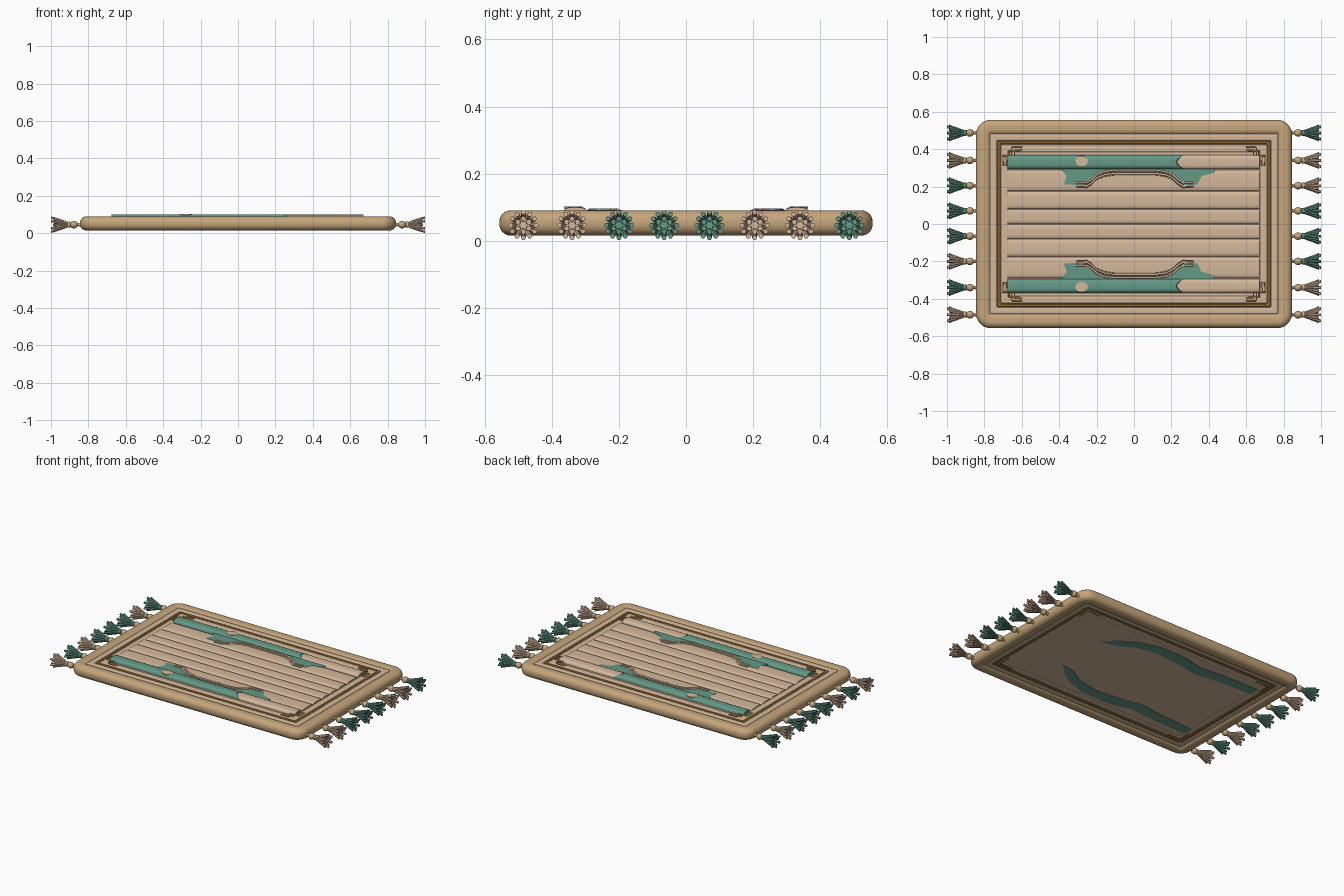
import bpy, bmesh, math
from mathutils import Vector

cube = bpy.data.objects.get("Cube")
if cube:
    bpy.data.objects.remove(cube)


def material(name, rgb):
    m = bpy.data.materials.new(name)
    m.use_nodes = True
    m.diffuse_color = (*rgb, 1)
    m.node_tree.nodes["Principled BSDF"].inputs["Base Color"].default_value = (*rgb, 1)
    return m


TAN = material("tan", (0.56, 0.38, 0.2))
CREAM = material("cream", (0.66, 0.48, 0.33))
TEAL = material("teal", (0.13, 0.32, 0.24))
GOLD = material("gold", (0.4, 0.2, 0.03))
BROWN = material("brown", (0.3, 0.2, 0.11))

HX, HY, CORNER = 0.845, 0.557, 0.08


def finish(name, bm, mat, smooth=True):
    bmesh.ops.recalc_face_normals(bm, faces=bm.faces)
    me = bpy.data.meshes.new(name)
    bm.to_mesh(me)
    bm.free()
    me.materials.append(mat)
    ob = bpy.data.objects.new(name, me)
    bpy.context.collection.objects.link(ob)
    if smooth:
        bpy.ops.object.select_all(action="DESELECT")
        ob.select_set(True)
        bpy.context.view_layer.objects.active = ob
        bpy.ops.object.shade_smooth_by_angle(angle=math.radians(40))
    return ob


def loft(bm, loops, closed=False, caps=False):
    """Skin a list of equally long point loops."""
    rows = [[bm.verts.new(p) for p in loop] for loop in loops]
    n = len(rows[0])
    pairs = list(zip(rows, rows[1:])) + ([(rows[-1], rows[0])] if closed else [])
    for a, b in pairs:
        for i in range(n):
            j = (i + 1) % n
            bm.faces.new((a[i], a[j], b[j], b[i]))
    if caps:
        bm.faces.new(rows[0])
        bm.faces.new(rows[-1])


def outline(inset, z, steps=8):
    """Rounded rectangle set in from the outer edge."""
    r = max(CORNER - inset, 0.006)
    cx, cy = HX - inset - r, HY - inset - r
    pts = []
    for q, (sx, sy) in enumerate([(1, 1), (-1, 1), (-1, -1), (1, -1)]):
        for k in range(steps + 1):
            a = math.pi / 2 * (q + k / steps)
            pts.append((sx * cx + r * math.cos(a), sy * cy + r * math.sin(a), z))
    return pts


def ring(name, i0, i1, z0, z1, mat, rim=0.004, round_steps=3):
    """Rectangular frame with rounded edges, between two insets."""
    bm = bmesh.new()
    prof = []
    centres = [(i1 - rim, z1 - rim), (i0 + rim, z1 - rim), (i0 + rim, z0 + rim), (i1 - rim, z0 + rim)]
    for q, (ci, cz) in enumerate(centres):
        for k in range(round_steps + 1):
            a = math.pi / 2 * (q + k / round_steps)
            prof.append((ci + rim * math.cos(a), cz + rim * math.sin(a)))
    loft(bm, [outline(i, z) for i, z in prof], closed=True)
    return finish(name, bm, mat)


# Border and nested frames
ring("border", 0, 0.085, 0.015, 0.09, TAN, 0.034, 8)
ring("border_lip", 0.075, 0.112, 0.026, 0.086, CREAM, 0.008)
ring("outer_groove_line", 0.11, 0.117, 0.027, 0.081, BROWN, 0.002)
ring("gold_line", 0.116, 0.129, 0.026, 0.085, GOLD)
ring("inner_groove_line", 0.128, 0.134, 0.027, 0.081, BROWN, 0.002)
ring("inner_frame", 0.133, 0.172, 0.028, 0.085, CREAM, 0.005)

bm = bmesh.new()
loft(bm, [outline(0.08, 0.03), outline(0.08, 0.079)], caps=True)
finish("base_panel", bm, CREAM, False)


# Slats running lengthwise, with gently crowned tops
def slat(name, y0, y1, x0, x1, top, mat, bulge0=0, bulge1=0):
    bm = bmesh.new()
    n = 14
    mid, half = (y0 + y1) / 2, (y1 - y0) / 2 - 0.0015
    ends = []
    for x, bulge in ((x0, bulge0), (x1, bulge1)):
        loop = [(x, mid - half, 0.07)]
        for k in range(n + 1):
            t = -math.cos(math.pi * k / n)
            crown = max(0, 1 - abs(t) ** 4) ** 0.5
            loop.append((x - bulge * (1 - t * t), mid + t * half, 0.079 + (top - 0.079) * crown))
        loop.append((x, mid + half, 0.07))
        ends.append(loop)
    loft(bm, ends, caps=True)
    return finish(name, bm, mat)


edges = [-0.29, -0.175, -0.08, 0.0, 0.08, 0.175, 0.29]
for k, (a, b) in enumerate(zip(edges, edges[1:])):
    slat(f"slat_{k + 1}", a, b, -0.675, 0.67, 0.09, CREAM)


# Flat plate from an outline
def plate(name, pts, z0, z1, mat):
    bm = bmesh.new()
    loft(bm, [[(x, y, z) for x, y in pts] for z in (z0, z1)], caps=True)
    return finish(name, bm, mat, False)


def tube(name, pts, radius, mat):
    cu = bpy.data.curves.new(name, "CURVE")
    cu.dimensions = "3D"
    cu.bevel_depth, cu.bevel_resolution, cu.use_fill_caps = radius, 2, True
    sp = cu.splines.new("POLY")
    sp.points.add(len(pts) - 1)
    for p, co in zip(sp.points, pts):
        p.co = (*co, 1)
    cu.materials.append(mat)
    ob = bpy.data.objects.new(name, cu)
    bpy.context.collection.objects.link(ob)


flap = [(-0.39, 0.295), (-0.36, 0.255), (-0.375, 0.212), (-0.3, 0.207), (-0.29, 0.225), (-0.245, 0.23),
        (-0.2, 0.272), (-0.12, 0.287), (0.14, 0.287), (0.21, 0.265), (0.25, 0.23), (0.27, 0.207),
        (0.34, 0.212), (0.36, 0.255), (0.43, 0.275), (0.43, 0.295)]
under = [(0.4, 0.18), (0.3, 0.2), (0.2, 0.26), (0.05, 0.285), (-0.15, 0.265), (-0.28, 0.24), (-0.4, 0.26),
         (-0.68, 0.275), (-0.68, 0.34), (-0.4, 0.335), (-0.25, 0.32), (-0.1, 0.355), (0.1, 0.355),
         (0.24, 0.31), (0.33, 0.25)]
trim = [(-0.31, 0.203), (-0.25, 0.205), (-0.225, 0.22), (-0.2, 0.245), (-0.16, 0.262), (-0.1, 0.27)]
trim += [(0.01 - x, y) for x, y in reversed(trim)]

for s, side in ((1, "back"), (-1, "front")):
    lo, hi = sorted((s * 0.292, s * 0.37))
    slat(f"{side}_teal_slat", lo, hi, -0.675, 0.27, 0.101, TEAL, 0, 0.045)
    slat(f"{side}_cream_slat_end", lo, hi, 0.27, 0.67, 0.099, CREAM, 0.045, 0)
    plate(f"{side}_teal_flap", [(x, s * y) for x, y in flap], 0.085, 0.0915, TEAL)
    plate(f"{side}_underside_band", [(x, s * y) for x, y in under], 0.027, 0.031, TEAL)
    spot = [(-0.28 + 0.034 * math.cos(a), s * (0.337 + 0.029 * math.sin(a)))
            for a in (math.tau * k / 10 for k in range(10))]
    plate(f"{side}_cream_spot", spot, 0.095, 0.1018, CREAM)
    for k, dy in enumerate((0, 0.018)):
        tube(f"{side}_trim_{k + 1}", [(x, s * (y + dy), 0.09) for x, y in trim], 0.0055, CREAM)
        tube(f"{side}_trim_shadow_{k + 1}", [(x, s * (y + dy - 0.009), 0.0885) for x, y in trim], 0.0025, BROWN)
    # Stepped corner brackets
    for t, end in ((1, "left"), (-1, "right")):
        for k, (d, mat, z) in enumerate(((0, GOLD, 0.084), (0.016, CREAM, 0.086), (0.03, GOLD, 0.084))):
            path = [(0.7 - d, 0.31), (0.7 - d, 0.365), (0.655 - d, 0.365), (0.655 - d, 0.41 - d), (0.6, 0.41 - d)]
            if k == 2:
                path = path[:1] + [(0.7 - d, 0.39), (0.61, 0.39)]
            tube(f"{side}_{end}_bracket_{k + 1}", [(t * x, s * y, z) for x, y in path], 0.0045, mat)
        under_path = [(0.7, 0.33), (0.7, 0.41), (0.61, 0.41)]
        tube(f"{side}_{end}_underside_bracket", [(t * x, s * y, 0.03) for x, y in under_path], 0.006, GOLD)


# Tassels along both short ends
def lathe(bm, prof, y, sgn, sides=12):
    loft(bm, [[(sgn * x, y + r * math.cos(a), ZC + r * math.sin(a))
               for a in (math.tau * k / sides for k in range(sides))] for x, r in prof], caps=True)


def strand(bm, stations, y, sgn, ang, sides=6):
    loops = []
    for x, spread, r in stations:
        c = Vector((sgn * x, y + spread * math.cos(ang), ZC + spread * math.sin(ang)))
        loops.append([c + Vector((0, r * math.cos(a), r * math.sin(a)))
                      for a in (math.tau * k / sides for k in range(sides))])
    loft(bm, loops, caps=True)


ZC = 0.046
rows = [0.487, 0.34, 0.205, 0.07, -0.065, -0.2, -0.34, -0.485]
for sgn, end, pattern in ((1, "left", "TCCTTTCC"), (-1, "right", "TCTTTCTC")):
    for k, (y, c) in enumerate(zip(rows, pattern)):
        mat = TEAL if c == "T" else CREAM
        bm = bmesh.new()
        bead = [(0.877 - 0.019 * math.cos(a), 0.006 + 0.014 * math.sin(a))
                for a in (math.pi * j / 8 for j in range(9))]
        lathe(bm, [(0.83, 0.011), (0.85, 0.009)] + bead + [(0.905, 0.007)], y, sgn)
        finish(f"{end}_tassel_bead_{k + 1}", bm, TAN)
        bm = bmesh.new()
        lathe(bm, [(0.893, 0.009), (0.898, 0.016), (0.908, 0.016), (0.913, 0.011), (0.95, 0.018), (0.975, 0.02)],
              y, sgn)
        for j in range(12):
            tip = 1.0 if j % 2 else 0.988
            strand(bm, [(0.905, 0.01, 0.004), (0.94, 0.021, 0.006), (0.97, 0.03, 0.0075), (tip, 0.038, 0.0075)],
                   y, sgn, math.tau * j / 12)
        for j in range(6):
            strand(bm, [(0.92, 0.006, 0.004), (0.985, 0.019, 0.008)], y, sgn, math.tau * (j + 0.5) / 6)
        finish(f"{end}_tassel_{k + 1}", bm, mat)
